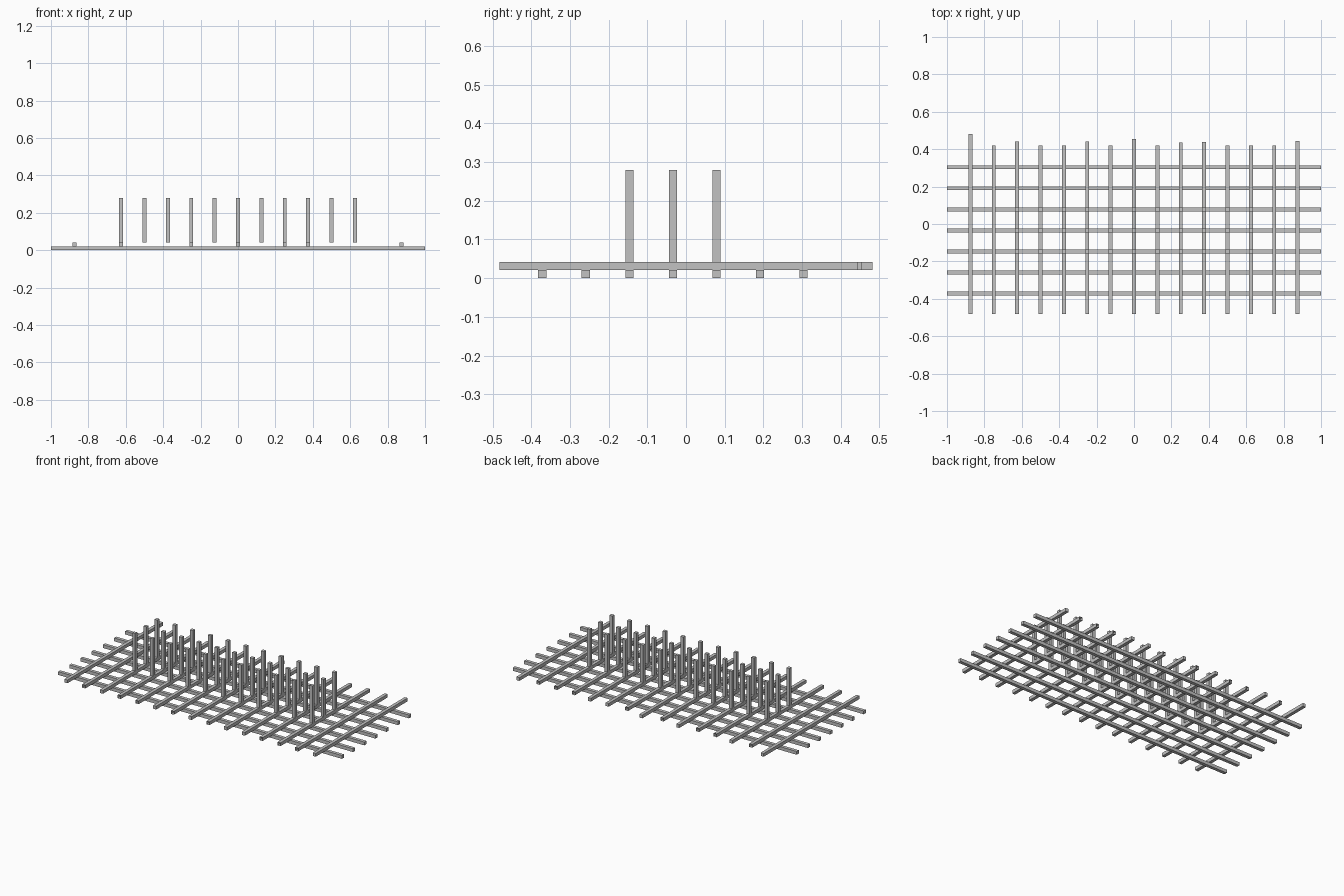
import bpy
import bmesh
from mathutils import Vector

cube = bpy.data.objects.get("Cube")
if cube:
    bpy.data.objects.remove(cube, do_unlink=True)

steel = bpy.data.materials.new("light_steel_grey")
steel.use_nodes = True
colour = (0.54, 0.54, 0.54, 1)
steel.diffuse_color = colour
steel.node_tree.nodes["Principled BSDF"].inputs["Base Color"].default_value = colour

T = 0.021          # bar thickness
PITCH_X = 0.125
PITCH_Y = 0.1125
Y_MID = -0.034


def bar(name, low, high, open_axis=None):
    """Square bar between two corners; open_axis leaves both ends hollow."""
    low, high = Vector(low), Vector(high)
    bm = bmesh.new()
    bmesh.ops.create_cube(bm, size=1)
    for v in bm.verts:
        v.co = Vector((low[i] + high[i]) / 2 + v.co[i] * (high[i] - low[i]) for i in range(3))
    if open_axis is not None:
        bm.normal_update()
        ends = [f for f in bm.faces if abs(f.normal[open_axis]) > 0.9]
        bmesh.ops.delete(bm, geom=ends, context='FACES_ONLY')
    mesh = bpy.data.meshes.new(name)
    bm.to_mesh(mesh)
    bm.free()
    mesh.materials.append(steel)
    bpy.context.collection.objects.link(bpy.data.objects.new(name, mesh))


# Long bars, lowest layer
for i in range(-3, 4):
    y = Y_MID + i * PITCH_Y
    bar("long_bar", (-1, y - T / 2, 0), (1, y + T / 2, T))

# Cross bars, most ending alike at the back and a few running longer
back_ends = {-7: 0.482, -5: 0.44, -2: 0.44, 0: 0.455, 2: 0.436, 3: 0.438, 7: 0.443}
for i in range(-7, 8):
    x = i * PITCH_X
    bar("cross_bar", (x - T / 2, -0.482, T), (x + T / 2, back_ends.get(i, 0.42), 2 * T),
        None if i in back_ends else 1)

# Upright posts on the three middle rows of crossings
for i in range(-5, 6):
    for j in range(-1, 2):
        x, y = i * PITCH_X, Y_MID + j * PITCH_Y
        bar("post", (x - T / 2, y - T / 2, 2 * T), (x + T / 2, y + T / 2, 0.28))
